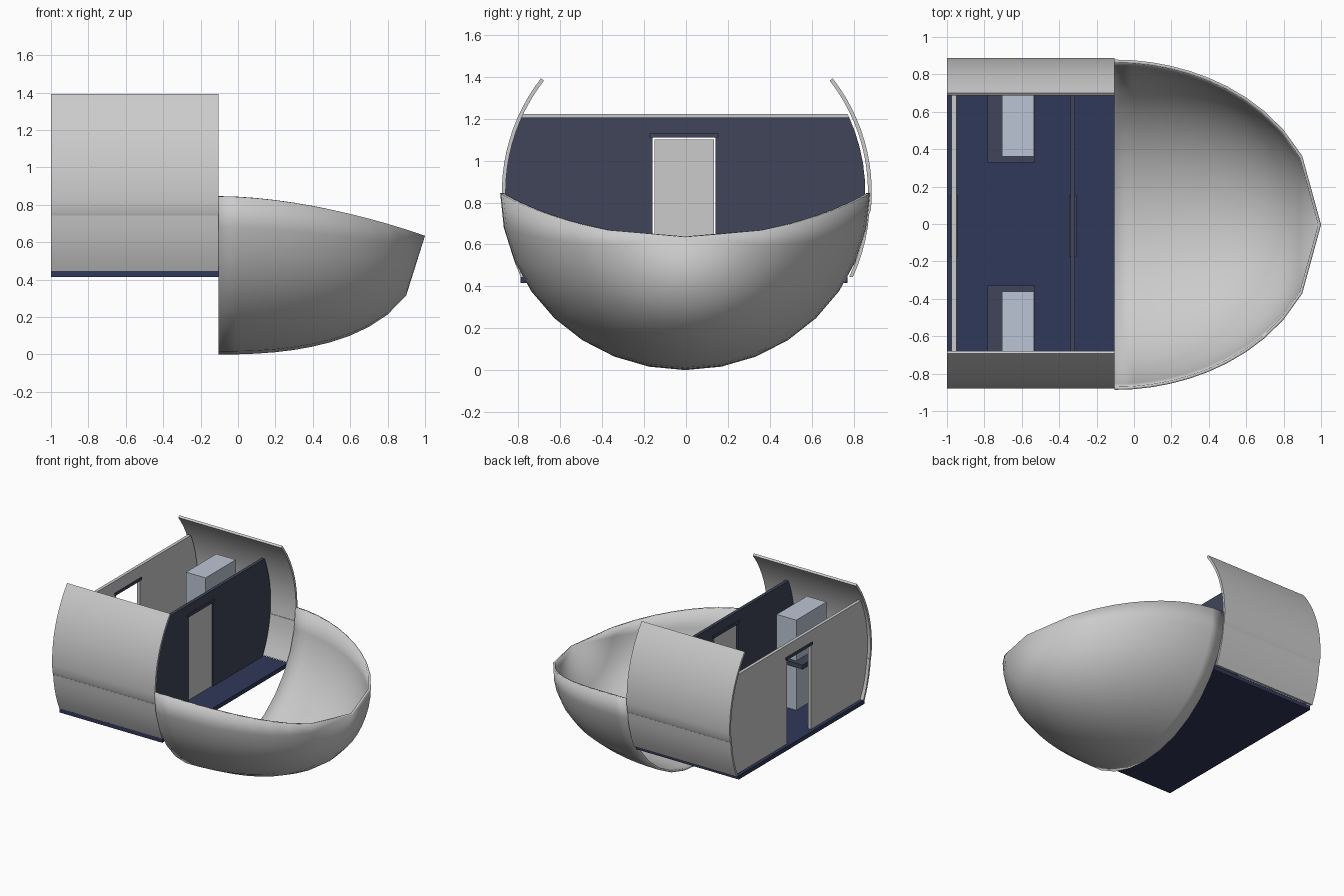
import bpy, bmesh, math

if "Cube" in bpy.data.objects:
    bpy.data.objects.remove(bpy.data.objects["Cube"])

def material(name, rgb):
    m = bpy.data.materials.new(name)
    m.diffuse_color = (*rgb, 1)
    m.use_nodes = True
    m.node_tree.nodes["Principled BSDF"].inputs["Base Color"].default_value = m.diffuse_color
    return m

NAVY = material("navy", (0.03, 0.04, 0.10))
SLATE = material("slate", (0.05, 0.06, 0.10))
PALE = material("pale_blue", (0.50, 0.56, 0.66))

def finish(name, bm, mat=None, smooth=False):
    bmesh.ops.recalc_face_normals(bm, faces=bm.faces)
    me = bpy.data.meshes.new(name)
    bm.to_mesh(me)
    bm.free()
    ob = bpy.data.objects.new(name, me)
    bpy.context.collection.objects.link(ob)
    if mat:
        me.materials.append(mat)
    if smooth:
        bpy.ops.object.select_all(action='DESELECT')
        ob.select_set(True)
        bpy.context.view_layer.objects.active = ob
        bpy.ops.object.shade_smooth_by_angle(angle=math.radians(40))
    return ob

def prism(name, outline, x0, x1, mat=None, smooth=False):
    """Extrude a (y, z) outline along x."""
    bm = bmesh.new()
    face = bm.faces.new([bm.verts.new((x0, y, z)) for y, z in outline])
    ext = bmesh.ops.extrude_face_region(bm, geom=[face])
    moved = [v for v in ext["geom"] if isinstance(v, bmesh.types.BMVert)]
    bmesh.ops.translate(bm, verts=moved, vec=(x1 - x0, 0, 0))
    return finish(name, bm, mat, smooth)

def box(name, x0, x1, y0, y1, z0, z1, mat=None):
    return prism(name, [(y0, z0), (y1, z0), (y1, z1), (y0, z1)], x0, x1, mat)

def arc(r, zc, z0, z1, n):
    """Points on a circle of the hull section, evenly spaced in angle."""
    a0, a1 = math.asin((z0 - zc) / r), math.asin((z1 - zc) / r)
    angles = [a0 + (a1 - a0) * i / n for i in range(n + 1)]
    return [(r * math.cos(a), zc + r * math.sin(a)) for a in angles]

# Nose: lower half of an ellipsoid with a drooping rim
NOSE_Y, SEG, RINGS = -0.004, 16, 11
bm = bmesh.new()
rings = []
for i in range(RINGS):
    t = i / RINGS
    k = math.sqrt(1 - t * t)
    rim = 0.845 - 0.21 * t ** 1.8
    rings.append([bm.verts.new((-0.105 + 1.105 * t,
                                NOSE_Y - 0.883 * k * math.cos(math.pi * j / SEG),
                                rim - 0.845 * k * math.sin(math.pi * j / SEG)))
                  for j in range(SEG + 1)])
tip = bm.verts.new((1.0, NOSE_Y, 0.635))
for a, b in zip(rings, rings[1:]):
    for j in range(SEG):
        bm.faces.new((a[j], a[j + 1], b[j + 1], b[j]))
for j in range(SEG):
    bm.faces.new((rings[-1][j], rings[-1][j + 1], tip))
nose = finish("nose_shell", bm, smooth=True)
bottom = min(nose.data.polygons, key=lambda p: p.center.z)
sol = nose.modifiers.new("thickness", 'SOLIDIFY')
sol.thickness = 0.016
sol.offset = -1 if bottom.normal.z < 0 else 1

# Cabin side panels, upper and lower, on both sides
for side, s in (("left", -1), ("right", 1)):
    upper = arc(0.883, 0.85, 0.765, 1.393, 12)
    upper = [(0.868, 0.738)] + upper
    inner = arc(0.865, 0.85, 0.74, 1.382, 12)
    lower_out = arc(0.873, 0.81, 0.445, 0.742, 5)
    lower_in = arc(0.857, 0.81, 0.445, 0.742, 5)
    for name, o, i in (("upper", upper, inner), ("lower", lower_out, lower_in)):
        prism(f"{name}_panel_{side}", [(0.004 + s * y, z) for y, z in o + i[::-1]],
              -1.0, -0.105, smooth=True)

# Floor
box("floor", -1.0, -0.105, -0.79, 0.772, 0.415, 0.447, NAVY)

# Cross walls with a doorway and a lintel
def cross_wall(name, x0, x1, top, mat):
    c = -0.006
    side = arc(0.862, 0.85, 0.447, top, 10)
    d0, d1, dz = -0.16, 0.142, 1.11
    outline = ([(d1, 0.447)] + [(c + y, z) for y, z in side]
               + [(c - y, z) for y, z in side[::-1]]
               + [(d0, 0.447), (d0, dz), (d1, dz)])
    prism(name, outline, x0, x1, mat)
    box(name + "_lintel", x0 - 0.008, x1 + 0.008, -0.175, 0.155, 1.11, 1.13, SLATE)

cross_wall("rear_wall", -0.975, -0.95, 1.222, None)
cross_wall("front_bulkhead", -0.34, -0.315, 1.205, SLATE)
box("bulkhead_door", -0.335, -0.32, -0.15, 0.134, 0.45, 1.10)

# Tall cabinets with a counter ledge, mirrored
for side, s in (("left", -1), ("right", 1)):
    y = sorted((s * 0.362, s * 0.737))
    box(f"cabinet_{side}", -0.705, -0.535, *y, 0.447, 1.155, PALE)
    y = sorted((s * 0.33, s * 0.80))
    box(f"counter_{side}", -0.782, -0.53, *y, 0.80, 0.835, SLATE)
